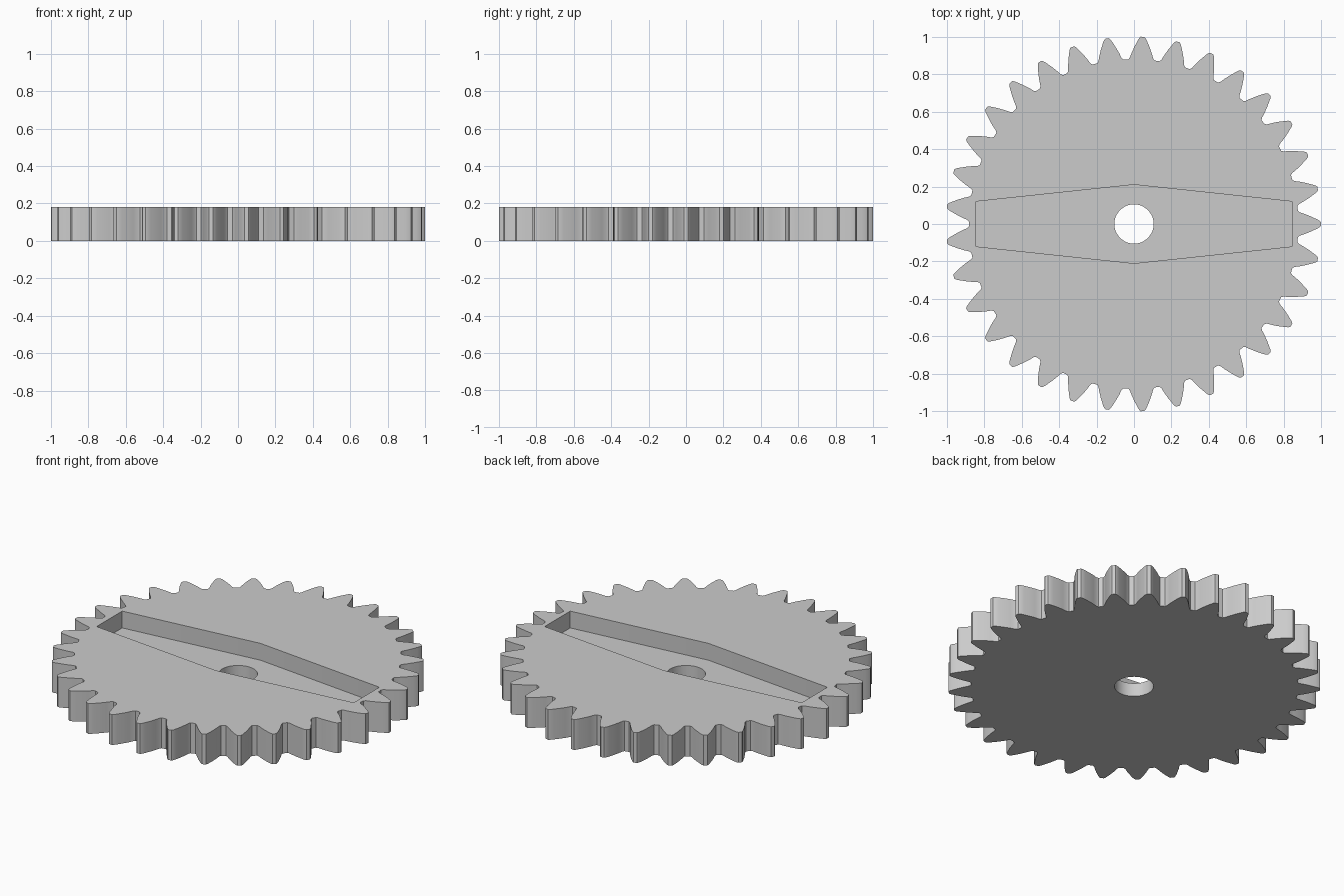
import bpy, bmesh, math

if "Cube" in bpy.data.objects:
    bpy.data.objects.remove(bpy.data.objects["Cube"])

TEETH, THICK, FLOOR, BORE = 33, 0.18, 0.08, 0.105


def prism(name, outline, z0, z1):
    """Extrude a closed 2D outline from z0 to z1."""
    bm = bmesh.new()
    face = bm.faces.new([bm.verts.new((x, y, z0)) for x, y in outline])
    top = bmesh.ops.extrude_face_region(bm, geom=[face])["geom"]
    verts = [v for v in top if isinstance(v, bmesh.types.BMVert)]
    bmesh.ops.translate(bm, verts=verts, vec=(0, 0, z1 - z0))
    bmesh.ops.recalc_face_normals(bm, faces=bm.faces)
    mesh = bpy.data.meshes.new(name)
    bm.to_mesh(mesh)
    bm.free()
    obj = bpy.data.objects.new(name, mesh)
    bpy.context.collection.objects.link(obj)
    return obj


def polar(r, a):
    return r * math.cos(a), r * math.sin(a)


# Toothed disc: half a tooth as (radius, half angle), mirrored about its axis
flank = [(0.88, 0.080), (0.89, 0.070), (0.915, 0.059), (0.945, 0.044),
         (0.975, 0.028), (0.993, 0.018), (1.001, 0.010)]
tooth = [(r, -a) for r, a in flank] + [(r, a) for r, a in reversed(flank)]
outline = []
for i in range(TEETH):
    mid = 2 * math.pi * i / TEETH
    outline += [polar(r, mid + a) for r, a in tooth]
outline = [(x - 0.002, y) for x, y in outline]
gear = prism("gear", outline, 0, THICK)

# Cutters: six-sided horn recess in the top, round bore through the centre
horn = [(-0.845, -0.12), (0, -0.21), (0.845, -0.12),
        (0.845, 0.12), (0, 0.21), (-0.845, 0.12)]
bore = [polar(BORE, 2 * math.pi * i / 48) for i in range(48)]
cutters = [prism("horn_recess_cutter", horn, FLOOR, 0.3),
           prism("bore_cutter", bore, -0.1, 0.3)]
bpy.context.view_layer.objects.active = gear
gear.select_set(True)
for cutter in cutters:
    cutter.hide_render = True
    mod = gear.modifiers.new(cutter.name, "BOOLEAN")
    mod.operation = "DIFFERENCE"
    mod.solver = "EXACT"
    mod.object = cutter
    bpy.ops.object.modifier_apply(modifier=mod.name)
for cutter in cutters:
    bpy.data.objects.remove(cutter)

# Smooth flanks and bore, crisp rims
bpy.ops.object.shade_smooth_by_angle(angle=math.radians(30))
